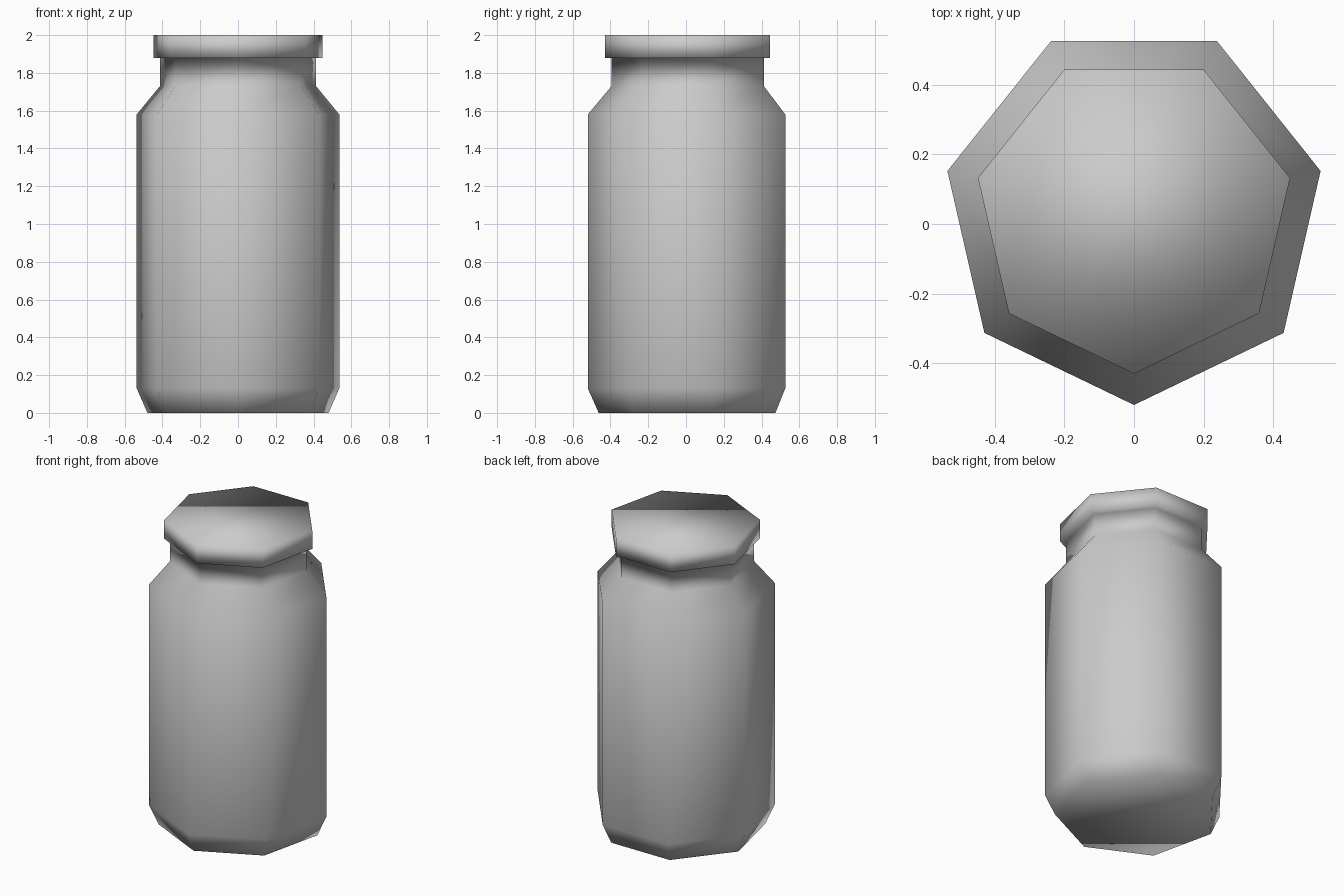
import bpy, bmesh, math

SIDES = 7
CENTRE_Y = 0.03

old = bpy.data.objects.get("Cube")
if old:
    bpy.data.objects.remove(old, do_unlink=True)


def make_material(name, value):
    mat = bpy.data.materials.new(name)
    mat.use_nodes = True
    colour = (value, value, value, 1)
    mat.diffuse_color = colour
    mat.node_tree.nodes["Principled BSDF"].inputs["Base Color"].default_value = colour
    return mat


def make_lathe(name, profile, mat):
    """Turn a (radius, height) profile into a closed seven-sided solid."""
    bm = bmesh.new()
    rings = []
    for radius, z in profile:
        ring = []
        for i in range(SIDES):
            # One corner points straight to the front
            a = 2 * math.pi * i / SIDES - math.pi / 2
            ring.append(bm.verts.new((radius * math.cos(a),
                                      CENTRE_Y + radius * math.sin(a), z)))
        rings.append(ring)
    for low, high in zip(rings, rings[1:]):
        for i in range(SIDES):
            j = (i + 1) % SIDES
            bm.faces.new((low[i], low[j], high[j], high[i]))
    bm.faces.new(rings[0][::-1])
    bm.faces.new(rings[-1])
    bmesh.ops.recalc_face_normals(bm, faces=bm.faces)
    for face in bm.faces:
        face.smooth = True
    mesh = bpy.data.meshes.new(name)
    bm.to_mesh(mesh)
    bm.free()
    mesh.materials.append(mat)
    obj = bpy.data.objects.new(name, mesh)
    bpy.context.collection.objects.link(obj)
    return obj


# Jar: chamfered base, straight wall, shoulder, neck and overhanging lid,
# one continuous smooth surface
base = [(0.492, 0), (0.55, 0.13)]
shoulder = [(0.55, 1.58), (0.424, 1.73)]
lid = [(0.424, 1.88), (0.46, 1.88), (0.46, 2.0)]
make_lathe("jar_with_lid", base + shoulder + lid, make_material("light_grey", 0.6))
